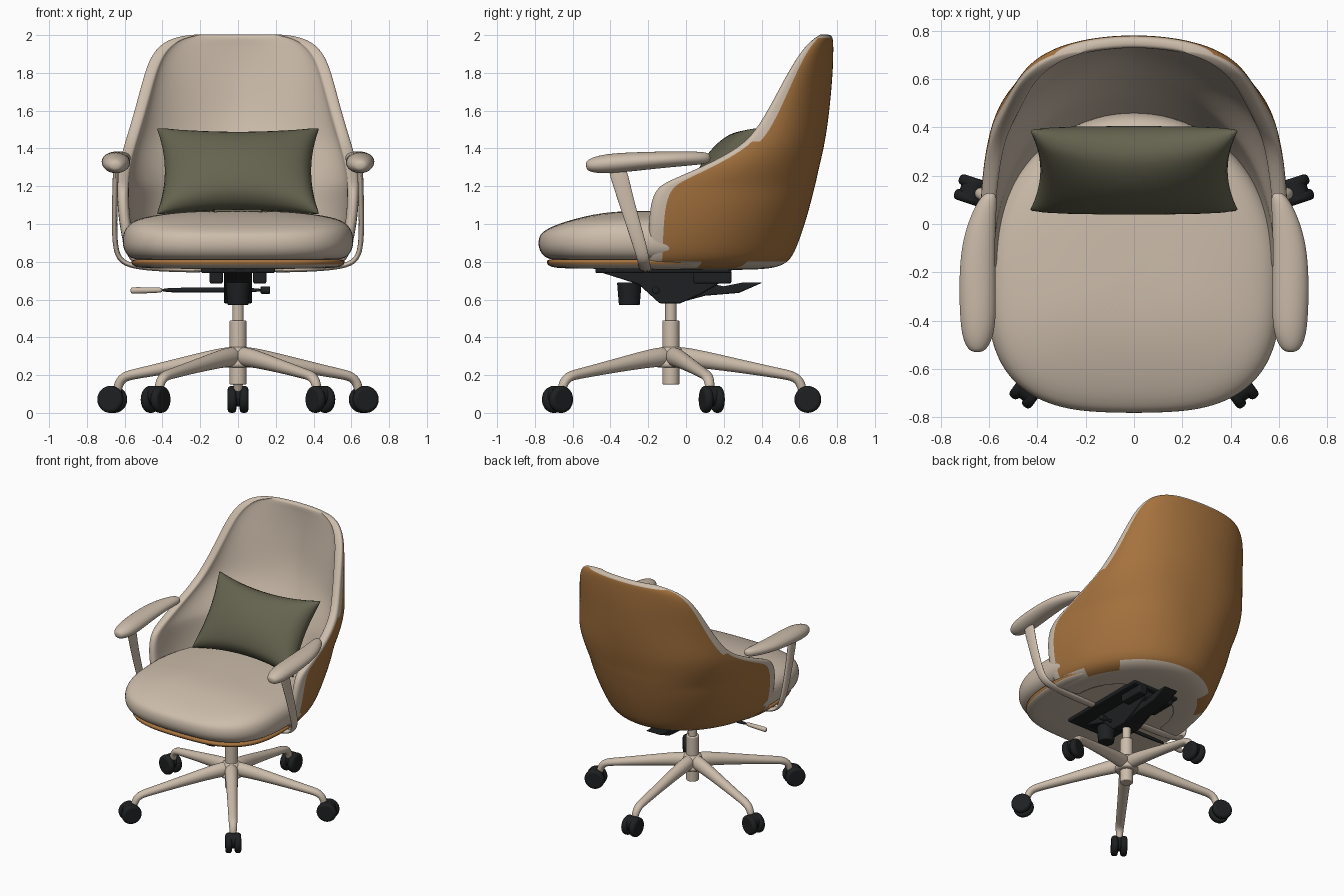
import bpy, bmesh, math
from mathutils import Vector, Matrix

cube = bpy.data.objects.get("Cube")
if cube:
    bpy.data.objects.remove(cube)


def material(name, rgb):
    m = bpy.data.materials.new(name)
    m.use_nodes = True
    m.diffuse_color = (*rgb, 1)
    m.node_tree.nodes["Principled BSDF"].inputs["Base Color"].default_value = (*rgb, 1)
    return m


BEIGE = material("warm beige", (0.61, 0.51, 0.41))
TAN = material("tan leather", (0.38, 0.17, 0.048))
OLIVE = material("olive fabric", (0.130, 0.125, 0.078))
BLACK = material("black plastic", (0.013, 0.014, 0.015))
X, Y, Z = Vector((1, 0, 0)), Vector((0, 1, 0)), Vector((0, 0, 1))
POST_Y = -0.08


def finish(name, bm, mats, subsurf=0, bevel=0):
    """Turn a bmesh into a shaded object with its modifiers."""
    bmesh.ops.recalc_face_normals(bm, faces=bm.faces)
    me = bpy.data.meshes.new(name)
    bm.to_mesh(me)
    bm.free()
    for m in mats:
        me.materials.append(m)
    ob = bpy.data.objects.new(name, me)
    bpy.context.collection.objects.link(ob)
    if bevel:
        mod = ob.modifiers.new("soft edges", "BEVEL")
        mod.width, mod.segments, mod.limit_method = bevel, 3, "ANGLE"
    if subsurf:
        mod = ob.modifiers.new("smooth", "SUBSURF")
        mod.levels = mod.render_levels = subsurf
        me.shade_smooth()
    else:
        bpy.ops.object.select_all(action="DESELECT")
        ob.select_set(True)
        bpy.context.view_layer.objects.active = ob
        bpy.ops.object.shade_smooth_by_angle(angle=math.radians(35))
    return ob


def loft(name, rings, mats, subsurf=2, rule=lambda i: 0):
    """Skin closed rings of equal length and cap both ends."""
    bm = bmesh.new()
    vs = [[bm.verts.new(p) for p in ring] for ring in rings]
    n = len(vs[0])
    for i, (a, b) in enumerate(zip(vs, vs[1:])):
        for k in range(n):
            f = bm.faces.new((a[k], a[(k + 1) % n], b[(k + 1) % n], b[k]))
            f.material_index = rule(i)
    bm.faces.new(vs[0])
    bm.faces.new(vs[-1])
    return finish(name, bm, mats, subsurf)


def sweep(name, pts, sizes, side, mat):
    """Elliptical section swept along a path; sizes are (side, other) half widths."""
    pts = [Vector(p) for p in pts]
    rings = []
    for i, (p, (a, b)) in enumerate(zip(pts, sizes)):
        t = (pts[min(i + 1, len(pts) - 1)] - pts[max(i - 1, 0)]).normalized()
        n = t.cross(side).normalized()
        rings.append([p + 1.04 * (side * a * math.cos(w) + n * b * math.sin(w))
                      for w in (k * math.tau / 12 for k in range(12))])
    return loft(name, rings, [mat])


def cylinder(name, centre, r1, r2, depth, mat, axis=Z, bevel=0.006):
    bm = bmesh.new()
    rot = Z.rotation_difference(axis).to_matrix().to_4x4()
    bmesh.ops.create_cone(bm, cap_ends=True, segments=32, radius1=r1, radius2=r2,
                          depth=depth, matrix=Matrix.Translation(centre) @ rot)
    return finish(name, bm, [mat], bevel=bevel)


def box(name, centre, size, mat):
    bm = bmesh.new()
    bmesh.ops.create_cube(bm, size=1, matrix=Matrix.Translation(centre) @ Matrix.Diagonal((*size, 1)))
    return finish(name, bm, [mat], bevel=.01)


def extrusion(name, profile, half, mat):
    """Side profile of (y, z) points extruded across x."""
    bm = bmesh.new()
    f = bm.faces.new([bm.verts.new((-half, y, z)) for y, z in profile])
    ext = bmesh.ops.extrude_face_region(bm, geom=[f])["geom"]
    bmesh.ops.translate(bm, vec=(2 * half, 0, 0), verts=[v for v in ext if isinstance(v, bmesh.types.BMVert)])
    return finish(name, bm, [mat], bevel=.008)


# Star base and casters
for i, reach in enumerate((.725, .70, .742, .742, .70)):
    ang = math.radians(90 + 72 * i)
    out = Vector((math.cos(ang), math.sin(ang), 0))
    side = Z.cross(out)
    at = lambda r, z: Vector((0, POST_Y, z)) + out * r * reach
    path = [(0, .30), (.14, .295), (.49, .25), (.8, .208), (.9, .195), (.95, .16), (.965, .10)]
    sizes = [(.05, .055), (.045, .05), (.036, .036), (.032, .027), (.03, .027), (.026, .026), (.022, .022)]
    sweep(f"base_leg_{i}", [at(r, z) for r, z in path], sizes, side, BEIGE)
    for s in (-1, 1):
        cylinder(f"caster_wheel_{i}_{s}", at(1, .071) + side * s * .032, .071, .071, .046, BLACK, side, .018)
    cylinder(f"caster_hood_{i}", at(1, .089), .054, .054, .09, BLACK, side)

# Gas lift column
cylinder("base_hub", (0, POST_Y, .295), .085, .06, .11, BEIGE, bevel=.02)
cylinder("column_sleeve", (0, POST_Y, .32), .045, .045, .34, BEIGE)
cylinder("column_rod", (0, POST_Y, .55), .03, .03, .16, BEIGE)

# Tilt mechanism, knob and lever
extrusion("mechanism_body", [(-.47, .77), (-.47, .75), (-.25, .68), (-.14, .58), (-.03, .58),
                             (.08, .63), (.2, .70), (.2, .77)], .075, BLACK)
extrusion("tilt_arm", [(-.2, .72), (-.1, .62), (-.03, .585), (.1, .62), (.28, .635), (.36, .67),
                       (.405, .69), (.3, .69), (.2, .67), (.05, .70)], .06, BLACK)
box("mechanism_plate", (0, -.12, .755), (.39, .72, .03), BLACK)
for s in (-1, 1):
    box(f"mechanism_rail_{s}", (s * .115, .14, .72), (.07, .2, .07), BLACK)
cylinder("tension_knob", (0, -.30, .63), .055, .065, .12, BLACK)
sweep("lever_rod", [(-.42, -.16, .65), (-.2, -.16, .65), (.16, -.16, .65)], [(.013, .013)] * 3, Y, BLACK)
cylinder("lever_end", (.145, -.16, .65), .02, .02, .05, BLACK, X)
sweep("lever_handle", [(-.57, -.16, .648), (-.55, -.16, .648), (-.42, -.16, .65), (-.40, -.16, .65)],
      [(.016, .016), (.018, .018), (.014, .014), (.012, .012)], Y, BEIGE)


# Seat plan outline: squarish front, round back
def seat_ring(scale, z, drop=0):
    ring = []
    for k in range(40):
        w = k * math.tau / 40
        c, s = math.cos(w), math.sin(w)
        front = s < 0
        p = 2 / 3 if front else 1
        x = .61 * math.copysign(abs(c) ** p, c) * scale
        y = -.2 + (.58 if front else .66) * math.copysign(abs(s) ** p, s) * scale
        fall = max(0, (-.25 - y) / .53) ** 2.5
        edge = (abs(x) / .61) ** 4
        ring.append((x, y, z - drop * (fall + .4 * edge)))
    return ring


loft("seat_cushion", [seat_ring(*r) for r in (
    (.6, .80), (.9, .807), (.97, .835), (1.01, .89, .01), (1.0, .97, .03), (.95, 1.025, .07), (.84, 1.055, .09),
    (.5, 1.068, .09), (.2, 1.07, .09))], [BEIGE])
loft("seat_pan", [seat_ring(*r) for r in (
    (.4, .762), (.82, .765), (.88, .772), (.925, .782), (.935, .808), (.9, .815), (.4, .815))],
     [BEIGE, TAN], 1, rule=lambda i: int(i >= 3))

# Wrap-around back shell: height, half width, front edge y, back y
ROWS = [(.757, .40, -.17, .30), (.762, .50, -.19, .46), (.795, .57, -.2, .545), (.87, .605, -.2, .585),
        (1.0, .63, -.2, .63), (1.11, .64, -.19, .66), (1.19, .64, -.16, .68), (1.23, .64, -.09, .69),
        (1.28, .635, .03, .70), (1.34, .625, .16, .715), (1.43, .60, .32, .735), (1.56, .56, .41, .755),
        (1.71, .52, .49, .77), (1.82, .49, .55, .778), (1.90, .455, .60, .78), (1.955, .405, .645, .78),
        (1.987, .34, .685, .777), (2.003, .25, .71, .765)]
COLS = 32


def arc(z, w, front, back, power):
    """U-shaped plan section, squarer as power grows."""
    pts = []
    for c in range(COLS + 1):
        a = math.pi * (c / COLS - .5)
        s, co = math.sin(a), abs(math.cos(a))
        r = (abs(s) ** power + co ** power) ** (-1 / power)
        pts.append((w * s * r, front + (back - front) * co * r, z))
    return pts


bm = bmesh.new()
rings = []
for z, w, front, back in ROWS:
    low = min(1, max(0, (1.5 - z) / .45))
    square = 2 + .5 * math.exp(-((z - 1.2) / .25) ** 2)
    pad = min(.05 + .1 * low, .55 * (back - front))
    outer = arc(z, w, front, back, square)
    inner = arc(z, w - .06, front, back - pad, 1.65 + .65 * low)
    rings.append([bm.verts.new(p) for p in outer + inner[::-1]])
n = 2 * (COLS + 1)
for r, (lo, hi) in enumerate(zip(rings, rings[1:])):
    rim = 2 if ROWS[r][0] > 1.4 else 1
    for k in range(n):
        face = bm.faces.new((lo[k], lo[(k + 1) % n], hi[(k + 1) % n], hi[k]))
        hem = r == 0 or (r == 1 and not .08 < lo[k].co.y < .3)
        tan = rim <= k < COLS - rim and not hem and r < len(ROWS) - 2
        face.material_index = int(not tan)
for ring in (rings[0], rings[-1]):
    for k in range(COLS):
        bm.faces.new((ring[k], ring[k + 1], ring[n - 2 - k], ring[n - 1 - k])).material_index = 1
finish("back_shell", bm, [TAN, BEIGE], subsurf=2)

# Lumbar pillow, pinched between its corners
bm = bmesh.new()
up = Vector((0, .32, .44)).normalized()
normal = X.cross(up)
for s in (-1, 1):
    new = bmesh.ops.create_grid(bm, x_segments=20, y_segments=16, size=1)["verts"]
    for v in new:
        u, w = v.co.x, v.co.y
        puff = max(0, (1 - u * u) * (1 - w * w)) ** .45
        v.co = (Vector((0, .222, 1.28)) + X * .45 * u * (1 - .11 * (1 - w * w))
                + up * .30 * w * (1 - .2 * (1 - u * u)) + normal * s * .14 * puff)
bmesh.ops.remove_doubles(bm, verts=bm.verts, dist=.0005)
finish("lumbar_pillow", bm, [OLIVE], subsurf=1)

# Armrests and their straps running under the seat
for s in (-1, 1):
    pad = [(.648, -.53, 1.308), (.648, -.512, 1.31), (.646, -.46, 1.315), (.645, -.38, 1.322),
           (.648, -.25, 1.332), (.645, -.08, 1.343), (.62, .05, 1.348), (.60, .11, 1.35), (.595, .13, 1.35)]
    pad_size = [(.02, .018), (.044, .034), (.066, .048), (.075, .053), (.076, .049), (.07, .042), (.05, .036),
                (.035, .03), (.015, .015)]
    sweep(f"armrest_pad_{s}", [(s * x, y, z) for x, y, z in pad], pad_size, X, BEIGE)
    strap = [(.645, -.37, 1.32), (.65, -.34, 1.2), (.655, -.28, 1.0), (.65, -.24, .87), (.625, -.225, .805),
             (.56, -.22, .775), (.4, -.215, .76), (.12, -.21, .755)]
    strap_size = [(.055, .016), (.045, .015), (.04, .014), (.036, .014)] + [(.032, .014)] * 4
    sweep(f"armrest_strap_{s}", [(s * x, y, z) for x, y, z in strap], strap_size, Y, BEIGE)
